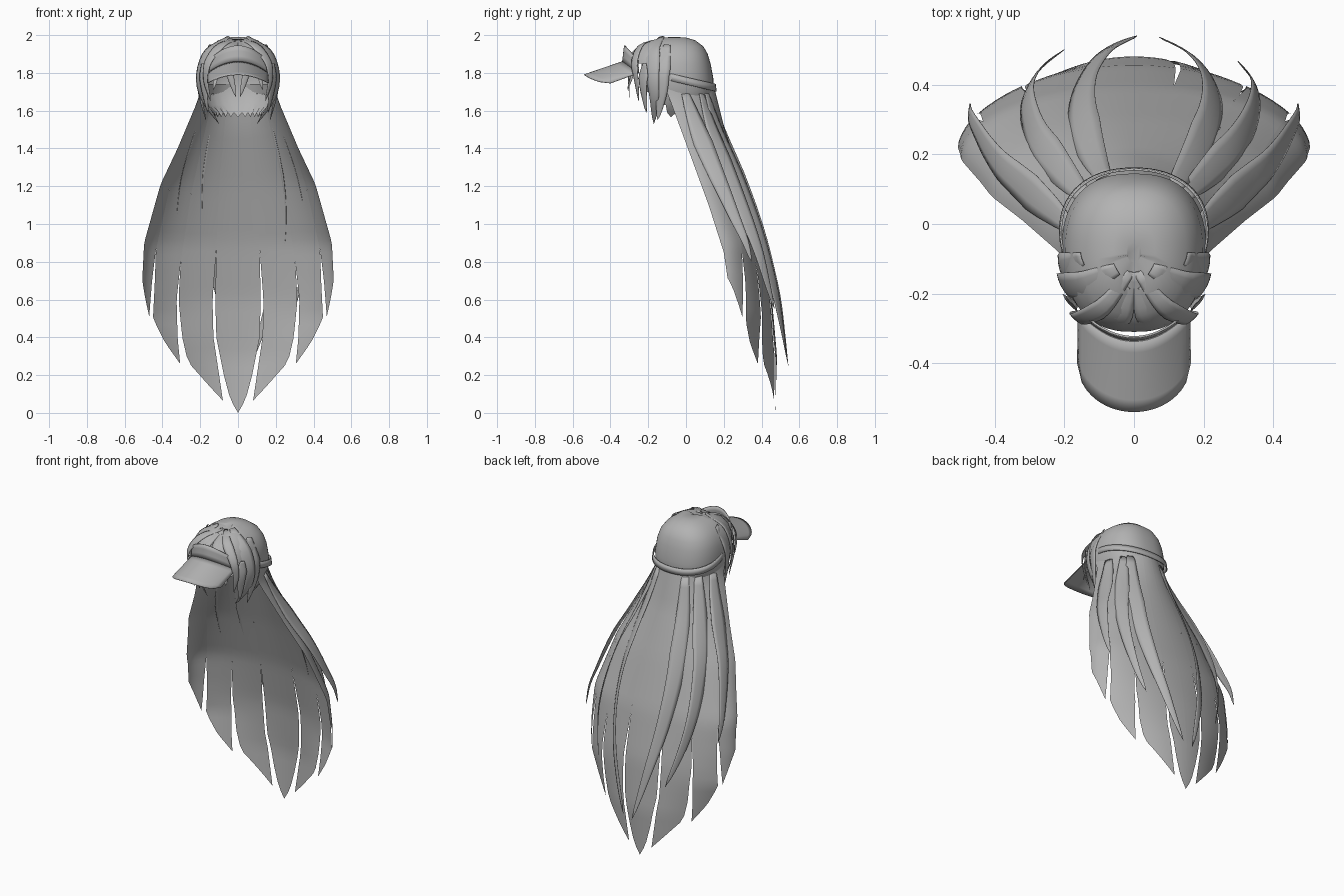
import bpy, math
from mathutils import Vector

if "Cube" in bpy.data.objects:
    bpy.data.objects.remove(bpy.data.objects["Cube"])

mat = bpy.data.materials.new("mid grey")
mat.diffuse_color = (0.45, 0.45, 0.45, 1)
mat.use_nodes = True
mat.node_tree.nodes["Principled BSDF"].inputs["Base Color"].default_value = mat.diffuse_color


def make(name, verts, faces, thick=0.0):
    me = bpy.data.meshes.new(name)
    me.from_pydata([tuple(v) for v in verts], [], faces)
    me.materials.append(mat)
    ob = bpy.data.objects.new(name, me)
    bpy.context.collection.objects.link(ob)
    bpy.ops.object.select_all(action='DESELECT')
    ob.select_set(True)
    bpy.context.view_layer.objects.active = ob
    bpy.ops.object.shade_smooth_by_angle(angle=math.radians(50))
    if thick:
        m = ob.modifiers.new("thickness", 'SOLIDIFY')
        m.thickness = thick
        m.offset = 0
    return ob


def grid(rows, closed=False):
    n = len(rows[0])
    verts = [p for r in rows for p in r]
    faces = []
    for i in range(len(rows) - 1):
        for j in range(n if closed else n - 1):
            k = (j + 1) % n
            faces.append((i * n + j, i * n + k, (i + 1) * n + k, (i + 1) * n + j))
    return verts, faces


def lerp(table, z):
    # table runs from high z to low z
    if z >= table[0][0]:
        return table[0][1]
    for (z0, a), (z1, b) in zip(table, table[1:]):
        if z >= z1:
            return a + (b - a) * (z0 - z) / (z0 - z1)
    return table[-1][1]


def spline(pts, n):
    p = [Vector(q) for q in pts]
    p = [2 * p[0] - p[1]] + p + [2 * p[-1] - p[-2]]
    out = []
    for i in range(n + 1):
        f = i / n * (len(p) - 3)
        k = min(int(f), len(p) - 4)
        t = f - k
        a, b, c, d = p[k:k + 4]
        out.append(0.5 * (2 * b + (c - a) * t + (2 * a - 5 * b + 4 * c - d) * t * t
                          + (3 * b - a - 3 * c + d) * t ** 3))
    return out


def leaf(name, pts, width, centre, start=0.35, n=16, wrap=0.0):
    # tapered lock of hair, its edges wrapped back towards centre(p)
    path, rows = spline(pts, n), []
    for i, p in enumerate(path):
        s = i / n
        tan = path[min(i + 1, n)] - path[max(i - 1, 0)]
        out = (p - centre(p)).normalized()
        side = tan.cross(out).normalized()
        w = width / 2 * min(1, start + 2.2 * s) * (1 - s) ** 0.6
        rows.append([p + side * w * k - out * wrap * w * k * k for k in (-1, -.5, 0, .5, 1)])
    return make(name, *grid(rows), thick=0.002)


# ---- long hair: curved sheet split into pointed strands
W = [(1.74, .2), (1.66, .21), (1.4, .32), (1.21, .41), (.9, .497), (.7, .507), (.51, .5), (.26, .46), (0, .42)]
YF = [(1.74, -.12), (1.67, -.09), (1.4, .01), (1.1, .12), (.85, .2), (.51, .25), (.26, .21), (0, .2)]
YB = [(1.74, .145), (1.5, .205), (1.2, .305), (.9, .395), (.6, .455), (.3, .482), (0, .472)]


def sheet(t, z, lift=0.0):
    f = lerp(YF, z)
    power = 1 + .6 * min(1, max(0, (.9 - z) / .6))
    c = max(0, math.cos(t)) ** power
    return Vector(((lerp(W, z) + lift) * math.sin(t), f + (lerp(YB, z) - f) * c + lift * math.cos(t), z))


A = [(1.74, .05), (1.2, .1), (.86, .115)]
B = [(1.74, .12), (1.15, .25), (.8, .303)]
C = [(1.74, .18), (1.2, .36), (.86, .435)]
strands = [
    ("centre_strand", [(2, 0)], A + [(.6, .12), (.4, .115), (.2, .075), (.07, .04), (0, 0)], 0),
    ("inner_strand", A + [(.6, .135), (.4, .13), (.2, .10), (.065, .08)],
     B + [(.6, .315), (.4, .295), (.27, .265), (.14, .15), (.065, .08)], .065),
    ("middle_strand", B + [(.6, .325), (.4, .32), (.26, .306)],
     C + [(.7, .44), (.5, .45), (.37, .385), (.26, .306)], .26),
    ("outer_strand", C + [(.7, .455), (.51, .47)],
     W[:6] + [(.6, .49), (.51, .47)], .51),
]
for name, inner, outer, tip in strands:
    for sx in (-1, 1):
        rows = []
        for i in range(37):
            z = 1.74 + (tip - 1.74) * i / 36
            w = lerp(W, z)
            t0, t1 = (math.asin(min(1, lerp(e, z) / w)) for e in (inner, outer))
            row = [sheet(t0 + (t1 - t0) * j / 6, z) for j in range(7)]
            rows.append([Vector((sx * p.x, p.y, p.z)) for p in row])
        make(name, *grid(rows))

# ---- loose locks lying over the back of the long hair
for t0, t1, t2, tip, wid in [(-25, -17, 1, .25, .13), (35, 27, 8, .27, .13), (-45, -40, -21, .5, .13),
                             (45, 45, 32, .55, .12), (-68, -66, -57, .8, .13), (68, 66, 57, .8, .13)]:
    pts = []
    for i in range(9):
        s = i / 8
        t = t0 * (1 - s) ** 2 + (2 * t1 - (t0 + t2) / 2) * 2 * s * (1 - s) + t2 * s * s
        pts.append(sheet(math.radians(t), 1.69 + (tip - 1.69) * s, .003 + .058 * s ** 1.1))
    leaf("loose_lock", pts, wid, lambda p: Vector((0, lerp(YF, p.z), p.z)), n=24, wrap=.12)


# ---- head of hair: lofted shell with a face opening and jagged nape
def spow(v, e=.82):
    return math.copysign(abs(v) ** e, v)


rings = [(1.99, .02, -.11, -.05), (1.987, .06, -.14, .0), (1.972, .105, -.2, .05), (1.94, .15, -.26, .092),
         (1.9, .18, -.295, .115), (1.85, .198, -.31, .13), (1.77, .208, -.295, .145),
         (1.7, .202, -.27, .145), (1.63, .178, -.24, .12), (1.565, .13, -.2, .09)]
N = 56
rows = []
for k, (z, w, f, b) in enumerate(rings):
    row = []
    for j in range(N):
        a = 2 * math.pi * j / N
        c = math.cos(a)
        x, y = w * spow(math.sin(a)), -.08 + ((b if c > 0 else f) + .08) * abs(spow(c))
        dip = .018 * math.exp(-(x / .03) ** 2) if y < -.09 and z > 1.93 else 0
        row.append(Vector((x, y, z - dip + (.025 if k == len(rings) - 1 and j % 2 else 0))))
    rows.append(row)
verts, faces = grid(rows, True)


def keep(f):
    c = sum((verts[i] for i in f), Vector()) / 4
    return not (c.y < -.1 and abs(c.x) < .165 and c.z < 1.85) and not (c.z < 1.68 and c.y < -.19)


faces = [f for f in faces if keep(f)] + [tuple(range(N - 1, -1, -1))]
make("head_hair", verts, faces)

# ---- fringe and side locks, mirrored
locks = [
    ("parting_lock", [(.01, -.14, 1.978), (.09, -.24, 1.95), (.16, -.275, 1.86), (.172, -.265, 1.76), (.145, -.25, 1.65)], .075),
    ("temple_lock", [(.05, -.13, 1.993), (.158, -.18, 1.92), (.208, -.18, 1.79), (.188, -.17, 1.66), (.1, -.17, 1.53)], .12),
    ("side_lock", [(.15, -.1, 1.95), (.207, -.13, 1.82), (.208, -.13, 1.7), (.17, -.15, 1.55)], .12),
    ("cheek_lock", [(.187, -.22, 1.85), (.185, -.23, 1.74), (.16, -.21, 1.59)], .08),
    ("centre_fringe", [(.0, -.14, 1.978), (.04, -.265, 1.928), (.05, -.305, 1.83), (.01, -.30, 1.67)], .09),
    ("outer_fringe", [(.02, -.18, 1.967), (.095, -.275, 1.89), (.115, -.285, 1.80), (.13, -.31, 1.71)], .07),
]
for name, pts, wid in locks:
    for sx in (-1, 1):
        leaf(name, [(sx * x, y, z) for x, y, z in pts], wid, lambda p: Vector((0, -.07, 1.76)), .3, wrap=.15)

# ---- sun visor: brim, front panel and strap
rows, panel = [], []
for i in range(25):
    u = -1 + i / 12
    base = Vector((.16 * u, -.335 + .085 * u * u, 1.86 - .06 * u * u))
    rim = Vector((.162 * u, -.54 + .14 * (1 - math.sqrt(max(0, 1 - u * u))), 1.79 - .045 * u * u))
    rows.append([base.lerp(rim, v / 6) for v in range(7)])
    top = Vector((.15 * u, -.325 + .07 * u * u, 1.945 - .075 * u * u))
    panel.append([base.lerp(top, v / 3) for v in range(4)])
make("visor_brim", *grid(rows), thick=.004)
make("visor_panel", *grid(panel), thick=.006)

rows = []
for i in range(41):
    a = math.radians(-115 + 230 * i / 40)
    x, y = .213 * spow(math.sin(a), .9), -.02 + .18 * spow(math.cos(a), .9)
    z = 1.70 + .06 * (.165 - y) / .255
    rows.append([Vector((x, y, z)), Vector((x * .985, y - .005, z + .04))])
make("visor_strap", *grid(rows), thick=.005)
